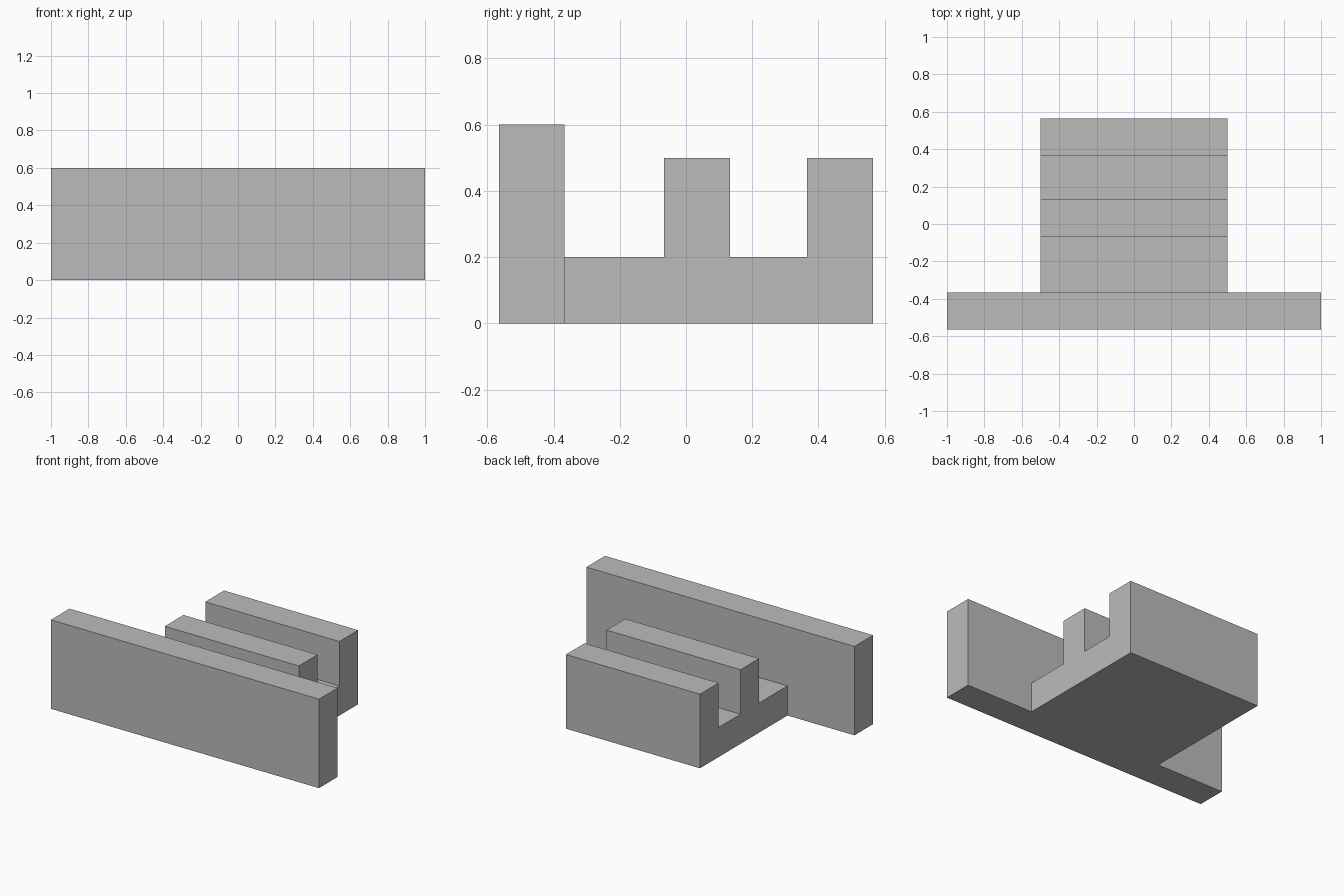
import bpy, bmesh, math

if "Cube" in bpy.data.objects:
    bpy.data.objects.remove(bpy.data.objects["Cube"], do_unlink=True)

grey = bpy.data.materials.new("plain_grey")
grey.use_nodes = True
colour = (0.5, 0.5, 0.5, 1)
grey.diffuse_color = colour
grey.node_tree.nodes["Principled BSDF"].inputs["Base Color"].default_value = colour


def extrude_profile(name, profile, half_width):
    """Extrude a (y, z) side profile symmetrically along x."""
    bm = bmesh.new()
    face = bm.faces.new([bm.verts.new((-half_width, y, z)) for y, z in profile])
    out = bmesh.ops.extrude_face_region(bm, geom=[face])
    verts = [v for v in out["geom"] if isinstance(v, bmesh.types.BMVert)]
    bmesh.ops.translate(bm, verts=verts, vec=(2 * half_width, 0, 0))
    bmesh.ops.recalc_face_normals(bm, faces=bm.faces[:])
    mesh = bpy.data.meshes.new(name)
    bm.to_mesh(mesh)
    bm.free()
    mesh.materials.append(grey)
    obj = bpy.data.objects.new(name, mesh)
    bpy.context.collection.objects.link(obj)
    return obj


front, wall_back, back = -0.565, -0.367, 0.565
rib_front, rib_back, rear_front = -0.066, 0.133, 0.366
wall_top, rib_top, floor = 0.6, 0.5, 0.2

# Wide front wall
wall = extrude_profile("wall_with_ribbed_base", [
    (front, 0), (wall_back, 0), (wall_back, wall_top), (front, wall_top)], 1.0)

# Narrow base with two ribs, sunk into the wall for a clean join
base = extrude_profile("ribbed_base", [
    (front + 0.1, 0), (back, 0), (back, rib_top), (rear_front, rib_top),
    (rear_front, floor), (rib_back, floor), (rib_back, rib_top),
    (rib_front, rib_top), (rib_front, floor), (front + 0.1, floor)], 0.5)

# Fuse both into one solid
join = wall.modifiers.new("join", "BOOLEAN")
join.operation = "UNION"
join.solver = "EXACT"
join.object = base
bpy.context.view_layer.objects.active = wall
bpy.ops.object.modifier_apply(modifier=join.name)
bpy.data.objects.remove(base, do_unlink=True)

# Merge coplanar faces left by the join
bm = bmesh.new()
bm.from_mesh(wall.data)
bmesh.ops.dissolve_limit(bm, angle_limit=math.radians(1),
                         verts=bm.verts[:], edges=bm.edges[:])
bm.to_mesh(wall.data)
bm.free()
